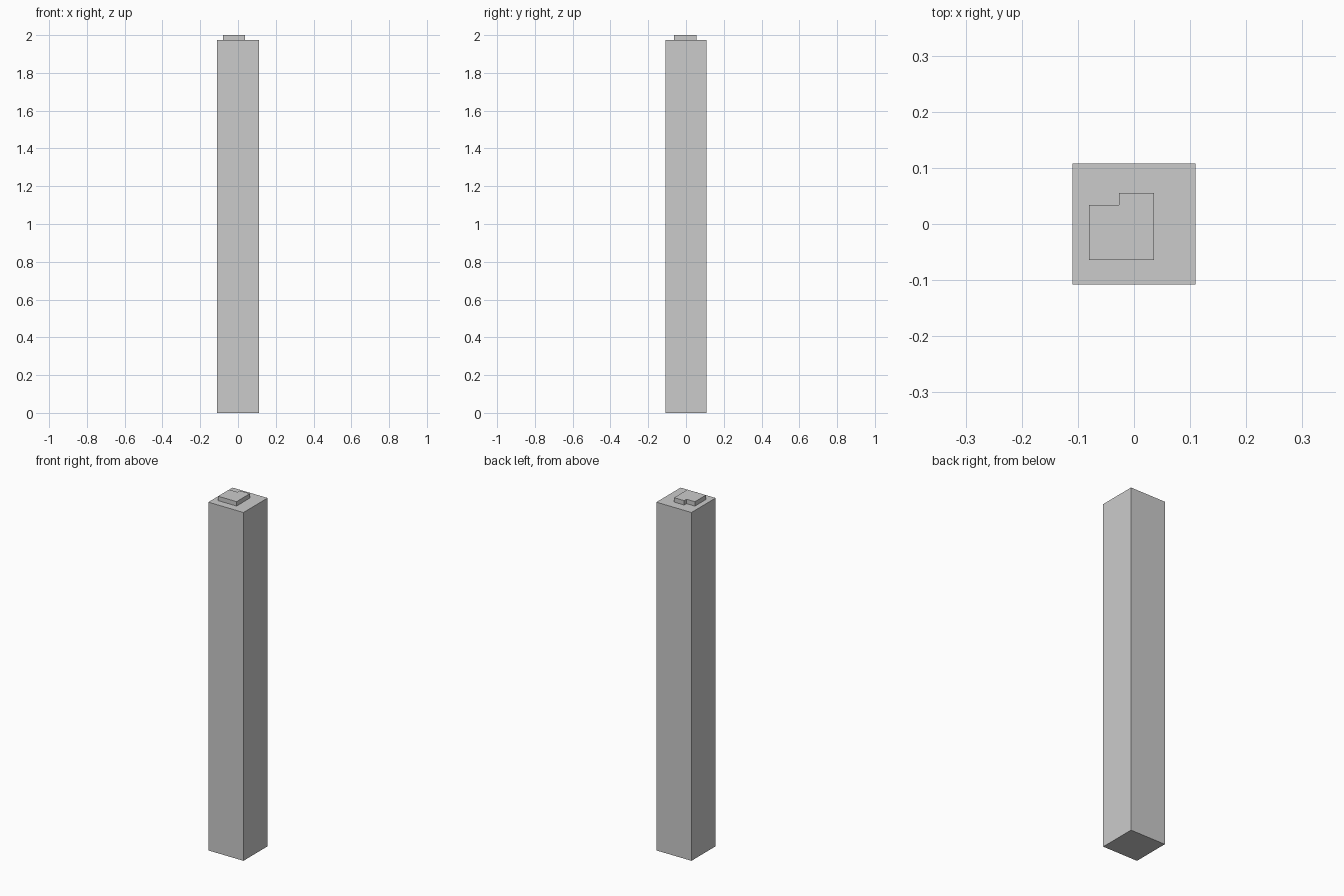
import bpy, bmesh

if "Cube" in bpy.data.objects:
    bpy.data.objects.remove(bpy.data.objects["Cube"])


def prism(name, outline, z0, z1):
    """Extrude a closed xy outline from z0 up to z1."""
    bm = bmesh.new()
    base = bm.faces.new([bm.verts.new((x, y, z0)) for x, y in outline])
    top = bmesh.ops.extrude_face_region(bm, geom=[base])["geom"]
    bmesh.ops.translate(bm, vec=(0, 0, z1 - z0),
                        verts=[v for v in top if isinstance(v, bmesh.types.BMVert)])
    bmesh.ops.recalc_face_normals(bm, faces=bm.faces)
    mesh = bpy.data.meshes.new(name)
    bm.to_mesh(mesh)
    bm.free()
    obj = bpy.data.objects.new(name, mesh)
    bpy.context.collection.objects.link(obj)
    return obj


# Tall square post
W, D, H = 0.11, 0.108, 1.975
prism("post", [(-W, -D), (W, -D), (W, D), (-W, D)], 0, H)

# Low off-centre cap with one notched corner
prism("top_cap", [(-0.08, -0.064), (0.036, -0.064), (0.036, 0.055),
                  (-0.027, 0.055), (-0.027, 0.034), (-0.08, 0.034)], H, 2.0)
